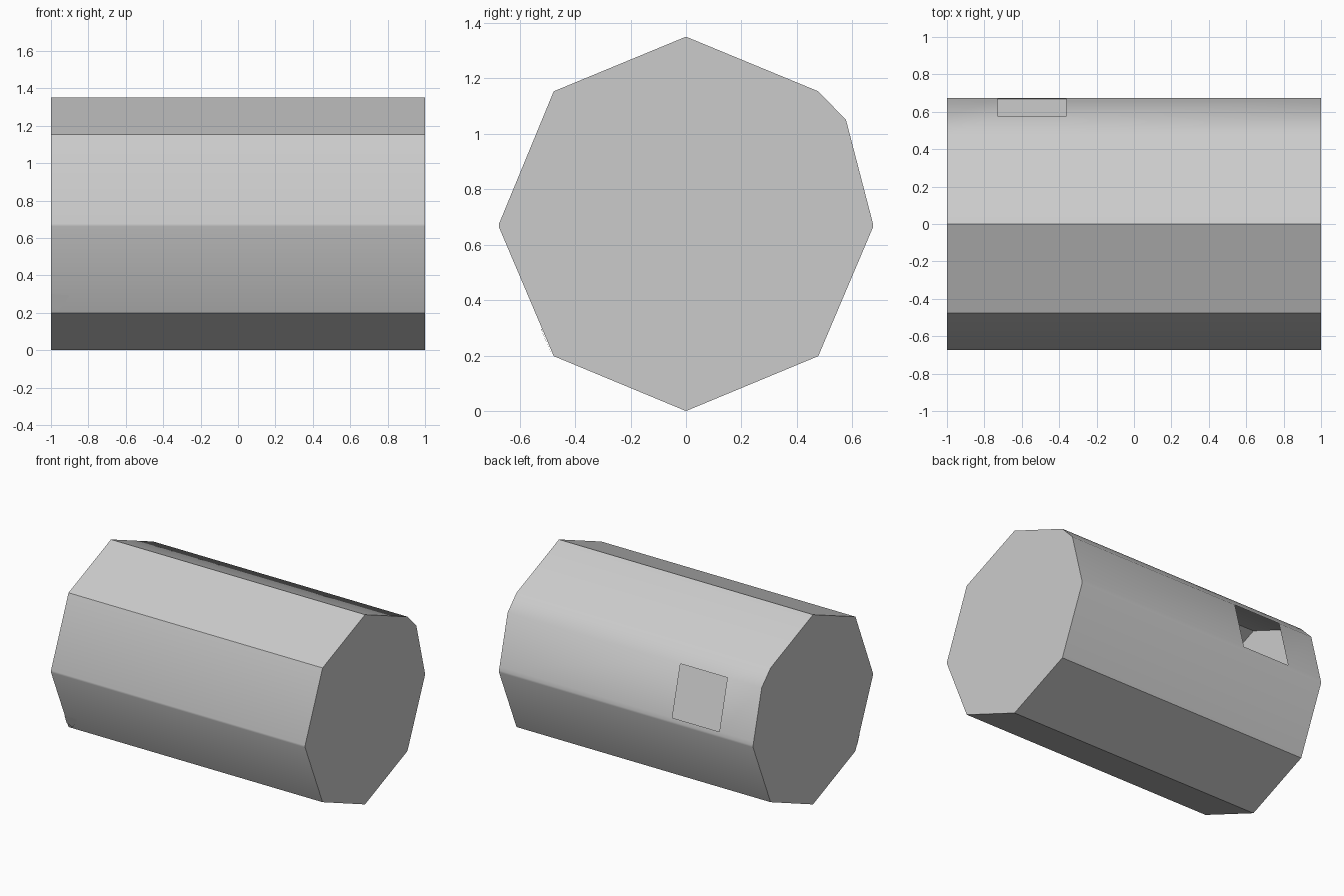
import bpy, bmesh, math

if "Cube" in bpy.data.objects:
    bpy.data.objects.remove(bpy.data.objects["Cube"])

# Hull cross-section (y, z), clockwise from the ridge
PROFILE = [(0, 1.35), (0.477, 1.153), (0.577, 1.05), (0.668, 0.70), (0.674, 0.676),
           (0.674, 0.662), (0.477, 0.198), (0, 0), (-0.477, 0.198),
           (-0.674, 0.662), (-0.674, 0.676), (-0.477, 1.153)]


def finish(bm, name, smooth=False):
    mesh = bpy.data.meshes.new(name)
    bm.to_mesh(mesh)
    bm.free()
    ob = bpy.data.objects.new(name, mesh)
    bpy.context.collection.objects.link(ob)
    if smooth:
        bpy.ops.object.select_all(action='DESELECT')
        bpy.context.view_layer.objects.active = ob
        ob.select_set(True)
        bpy.ops.object.shade_smooth_by_angle(angle=math.radians(32))
    return ob


def slab(name, points):
    """Single flat polygon."""
    bm = bmesh.new()
    bm.faces.new([bm.verts.new(p) for p in points])
    return finish(bm, name)


def box(name, x, y, z):
    bm = bmesh.new()
    bmesh.ops.create_cube(bm, size=1)
    for v in bm.verts:
        v.co = [r[0] + (c + 0.5) * (r[1] - r[0]) for c, r in zip(v.co, (x, y, z))]
    return finish(bm, name)


# Hollow eight-sided hull with a window opening on the back
bm = bmesh.new()
xs = [-1, -0.73, -0.36, 1]
rings = [[bm.verts.new((x, y, z)) for y, z in PROFILE] for x in xs]
n = len(PROFILE)
for i in range(len(xs) - 1):
    for j in range(n):
        if i == 1 and j == 2:
            continue
        k = (j + 1) % n
        bm.faces.new((rings[i][j], rings[i][k], rings[i + 1][k], rings[i + 1][j]))
bm.faces.new(rings[0][::-1])
bm.faces.new(rings[-1])
bmesh.ops.recalc_face_normals(bm, faces=bm.faces)
# Outward check on the right end cap
bm.faces.ensure_lookup_table()
if bm.faces[-1].normal.x < 0:
    bmesh.ops.reverse_faces(bm, faces=bm.faces)
finish(bm, "hull", smooth=True)

# Deck at mid height and the cross wall inside
box("deck", (-0.998, 0.998), (-0.672, 0.672), (0.664, 0.678))
slab("cross_wall", [(0.18, y * 0.997, 0.675 + (z - 0.675) * 0.997) for y, z in PROFILE])

# Small corner of an inner fitting showing through the lower front panel
slab("fitting_corner", [(-1, -0.498, 0.235), (-0.96, -0.488, 0.21),
                        (-0.90, -0.522, 0.293), (-1, -0.524, 0.30)])
